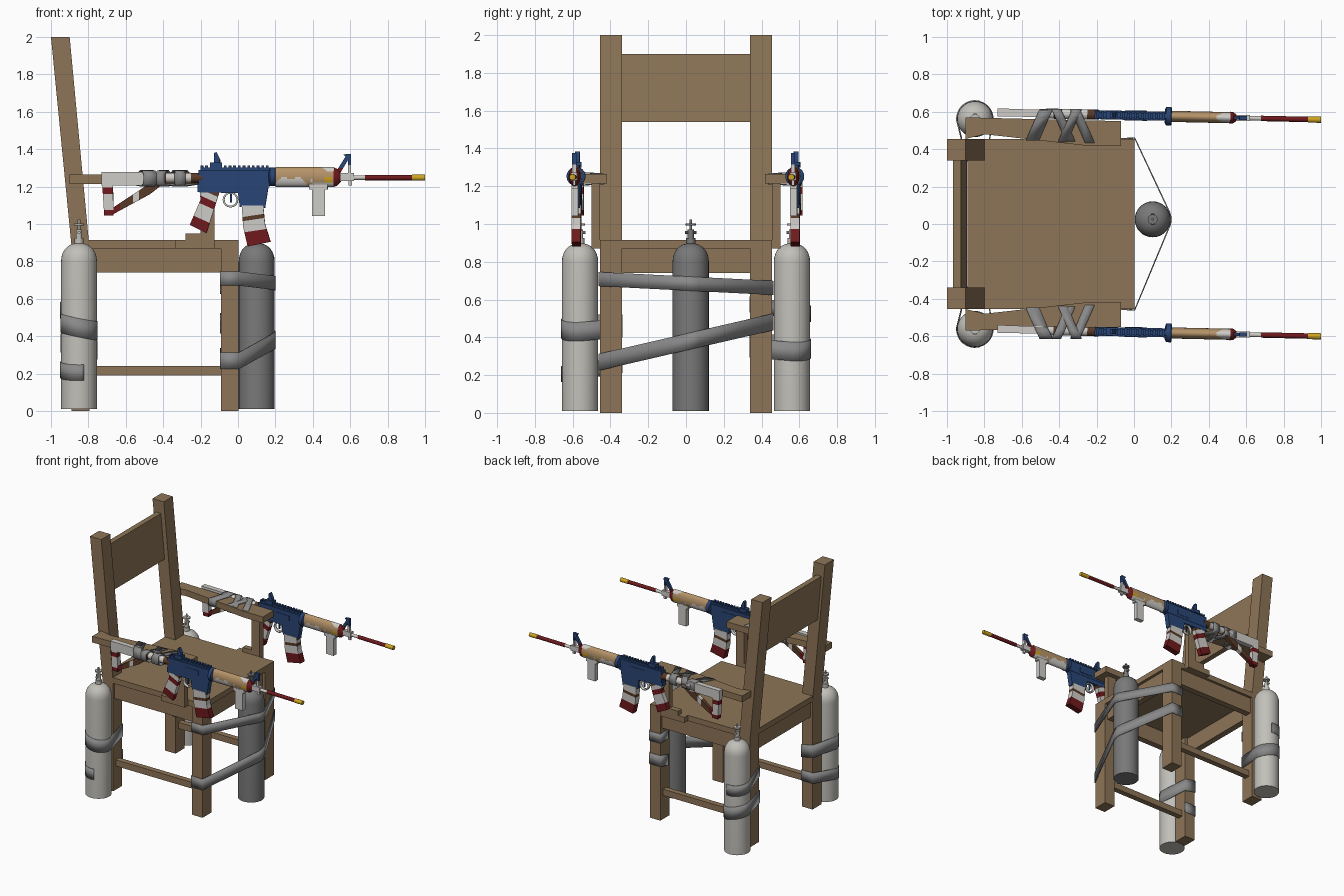
import bpy, bmesh, math
from mathutils import Vector

if "Cube" in bpy.data.objects:
    bpy.data.objects.remove(bpy.data.objects["Cube"])

COL = {"wood": (.27, .178, .095), "pale_steel": (.54, .525, .485), "dark_steel": (.19, .19, .19),
       "grey_tape": (.25, .25, .25), "blue": (.022, .06, .18), "white": (.62, .60, .57),
       "tan": (.46, .29, .14), "dark_red": (.16, .01, .012), "brown": (.10, .042, .02),
       "yellow": (.62, .37, .015)}
MAT = {}
for n, c in COL.items():
    MAT[n] = bpy.data.materials.new(n)
    MAT[n].diffuse_color = (*c, 1)
X, Y, Z = Vector((1, 0, 0)), Vector((0, 1, 0)), Vector((0, 0, 1))
SIDES = (("right", -1), ("left", 1))


def make(name, bm, mat, smooth=False, bands=None, axis=X, rule=None):
    """Finish a mesh. bands = [(upper limit along axis, colour)...] cuts and paints stripes."""
    names = [mat]
    if bands:
        axis = axis.normalized()
        for lim, _ in bands[:-1]:
            bmesh.ops.bisect_plane(bm, geom=bm.verts[:] + bm.edges[:] + bm.faces[:],
                                   plane_co=axis * lim, plane_no=axis)
        rule = lambda c: next((m for l, m in bands if c.dot(axis) < l), bands[-1][1])
    bmesh.ops.recalc_face_normals(bm, faces=bm.faces[:])
    if rule:
        for f in bm.faces:
            m = rule(f.calc_center_median())
            if m not in names:
                names.append(m)
            f.material_index = names.index(m)
    me = bpy.data.meshes.new(name)
    bm.to_mesh(me)
    bm.free()
    for m in names:
        me.materials.append(MAT[m])
    if smooth:
        me.shade_smooth()
        me.set_sharp_from_angle(angle=math.radians(35))
    ob = bpy.data.objects.new(name, me)
    bpy.context.collection.objects.link(ob)
    return ob


def prism(name, pts, a, b, mat, plane="xz", **kw):
    """Extrude a 2D profile: xz along y, or xy along z."""
    bm = bmesh.new()
    to = (lambda p, t: (p[0], t, p[1])) if plane == "xz" else (lambda p, t: (p[0], p[1], t))
    lo = [bm.verts.new(to(p, a)) for p in pts]
    hi = [bm.verts.new(to(p, b)) for p in pts]
    bm.faces.new(lo)
    bm.faces.new(hi)
    for i in range(len(pts)):
        j = (i + 1) % len(pts)
        bm.faces.new((lo[i], lo[j], hi[j], hi[i]))
    return make(name, bm, mat, **kw)


def box(name, x0, x1, y0, y1, z0, z1, mat):
    return prism(name, [(x0, z0), (x1, z0), (x1, z1), (x0, z1)], y0, y1, mat)


def lathe(name, rings, centre, axis, mat, seg=24, squash=1, **kw):
    """Rings of (distance, radius) around an axis; squash narrows the first cross direction."""
    u = Y if axis != Y else X
    v = axis.cross(u)
    bm = bmesh.new()
    loops = []
    for t, r in rings:
        loops.append([bm.verts.new(Vector(centre) + axis * t + u * r * squash * math.cos(k * math.tau / seg)
                                   + v * r * math.sin(k * math.tau / seg)) for k in range(seg)])
    for a, b in zip(loops, loops[1:]):
        for k in range(seg):
            bm.faces.new((a[k], a[(k + 1) % seg], b[(k + 1) % seg], b[k]))
    bm.faces.new(loops[0])
    bm.faces.new(loops[-1])
    return make(name, bm, mat, smooth=True, **kw)


def ribbon(name, pts, width, mat="grey_tape", closed=False, thick=.007):
    """Thin band along a path of 3D points."""
    bm = bmesh.new()
    pairs = [(bm.verts.new(Vector(p) - width / 2), bm.verts.new(Vector(p) + width / 2)) for p in pts]
    for a, b in zip(pairs, pairs[1:] + (pairs[:1] if closed else [])):
        bm.faces.new((a[0], b[0], b[1], a[1]))
    ob = make(name, bm, mat, smooth=True)
    ob.modifiers.new("thickness", "SOLIDIFY").thickness = thick


def arc(cx, cy, r, a0, a1, n=12):
    angles = [math.radians(a0 + (a1 - a0) * k / n) for k in range(n + 1)]
    return [(cx + r * math.cos(a), cy + r * math.sin(a)) for a in angles]


# chair
box("seat", -.89, .003, -.455, .455, .87, .915, "wood")
box("front_apron", -.07, -.02, -.34, .34, .74, .87, "wood")
box("back_apron", -.87, -.82, -.34, .34, .74, .87, "wood")
prism("back_panel", [(-.968, 1.9), (-.925, 1.9), (-.892, 1.54), (-.935, 1.54)], -.34, .34, "wood")
for side, s in SIDES:
    prism(side + "_back_post", [(-.89, 0), (-.795, 0), (-.795, .88), (-.9, 2), (-1, 2), (-.89, .88)],
          s * .34, s * .455, "wood")
    box(side + "_front_leg", -.09, .003, s * .34, s * .455, 0, .87, "wood")
    box(side + "_apron", -.8, -.09, s * .385, s * .435, .74, .87, "wood")
    box(side + "_stretcher", -.8, -.09, s * .375, s * .42, .19, .24, "wood")
    arm = [(-.9, .455), (-.9, .57), (-.07, .55), (-.07, .417), (-.24, .417), (-.8, .48)]
    prism(side + "_armrest", [(x, s * y) for x, y in arm], 1.215, 1.265, "wood", plane="xy")
    for part, x, z0, z1 in (("foot", -.335, .87, .915), ("step", -.28, .915, .95), ("post", -.2, .95, 1.22)):
        box(f"{side}_arm_{part}", x, -.125, s * .455, s * .5, z0, z1, "wood")


# gas tanks with valves
def tank(name, x, y, mat):
    dome = [(.8 + .097 * math.sin(a), .096 * math.cos(a) ** .8) for a in (k * .24 for k in range(6))]
    lathe(name, [(.01, .096)] + dome + [(.897, .02)], (x, y, 0), Z, mat, seg=32)
    for part, z0, z1, r in (("neck", .88, .925, .024), ("valve", .925, .97, .017),
                            ("stem", .97, 1.025, .007), ("handwheel", .991, 1.002, .027)):
        lathe(f"{name}_{part}", [(z0, r), (z1, r)], (x, y, 0), Z, mat, seg=12)
    lathe(name + "_nozzle", [(-.03, .009), (.03, .009)], (x, y, .955), Y, mat, seg=10)


TX, TY = -.85, .561
tank("front_tank", .1, .025, "dark_steel")
for side, s in SIDES:
    tank(side + "_back_tank", TX, s * TY, "pale_steel")

# tape around the front tank and legs
end = [(-.096, .36), (-.096, .46), (.006, .462)]
path = [(x, -y) for x, y in end] + arc(.1, .025, .101, -24, 26) + end[::-1]
ribbon("upper_front_strap", [(x, y, .685 - .05 * y) for x, y in path], Z * .075)
ribbon("lower_front_strap", [(x, y, .375 + .23 * y) for x, y in path], Z * .088)

# tape around the back tanks and posts
for (side, s), z, z2 in zip(SIDES, (.45, .345), (.22, .54)):
    leg = [(-.896, .335), (-.79, .335)]
    loop = arc(TX, TY, .1, 0, 180) + leg
    ribbon(side + "_tank_strap", [(x, s * y, z - .2 * (x - TX) - .05 * (y - TY)) for x, y in loop],
           Z * .1, closed=True)
    loop = arc(TX, TY, .101, 75, 185) + leg
    ribbon(side + "_second_strap", [(x, s * y, z2 + .15 * (TY - y)) for x, y in loop], Z * .085)

# tape holding the rifles to the armrests
for side, s in SIDES:
    for i in range(4):
        x, slant = (-.5, -.385, -.335, -.285)[i], (.03, -.03)[i % 2]
        inner = .453 - .06 * (x + .6)
        loop = [(inner, 1.21), (inner, 1.268), (.545, 1.275), (.57, 1.288), (.6, 1.285), (.616, 1.265),
                (.614, 1.215), (.59, 1.2)]
        ribbon(f"{side}_tape_loop_{i + 1}", [(x + slant * (y - .545) / .07, s * y, z) for y, z in loop],
               X * (.05 if i else .07), closed=True)

# rifle stock, built once on y = 0 like all rifle parts
box("rifle_stock_tube", -.73, -.46, -.02, .02, 1.205, 1.278, "white")
prism("rifle_butt", [(-.73, 1.278), (-.67, 1.278), (-.665, 1.045), (-.715, 1.045)], -.021, .021, "white",
      axis=Z, bands=[(1.075, "dark_red"), (1.16, "white"), (1.195, "dark_red"), (2, "white")])
prism("rifle_stock_strut", [(-.672, 1.05), (-.672, 1.085), (-.49, 1.205), (-.4, 1.215), (-.47, 1.16)],
      -.015, .015, "brown", bands=[(-.63, "dark_red"), (-.56, "brown"), (-.53, "white"), (0, "brown")])
lathe("rifle_buffer_tube", [(-.47, .027), (-.19, .027)], (0, 0, 1.247), X, "white", seg=16,
      bands=[(-.43 + .045 * k, ("white", "brown")[k % 2]) for k in range(6)])

# receiver, rail and rear sight
box("rifle_upper_receiver", -.21, .17, -.024, .024, 1.2, 1.29, "blue")
prism("rifle_lower_receiver", [(-.215, 1.21), (-.215, 1.17), (0, 1.165), (.01, 1.09), (.145, 1.085),
                               (.165, 1.21)], -.021, .021, "blue")
box("rifle_ejection_port", -.05, .07, -.027, .027, 1.22, 1.258, "blue")
box("rifle_rear_sight_base", -.15, -.085, -.022, .022, 1.3, 1.328, "blue")
prism("rifle_rear_sight", [(-.128, 1.32), (-.095, 1.32), (-.095, 1.345), (-.115, 1.385), (-.128, 1.38)],
      -.013, .013, "blue")
lathe("rifle_slip_ring", [(.165, .035), (.172, .05), (.198, .05), (.202, .044)], (0, 0, 1.252), X, "blue")
box("rifle_rail", -.2, .17, -.014, .014, 1.285, 1.302, "blue")
for k in range(15):
    x = -.2 + k * .025
    box(f"rifle_rail_tooth_{k + 1}", x, x + .014, -.019, .019, 1.298, 1.312, "blue")

# magazine, grip and trigger
prism("rifle_magazine", [(.02, 1.1), (.135, 1.1), (.145, 1), (.175, .905), (.052, .88), (.028, .985)],
      -.024, .024, "white", axis=Vector((-.15, 0, 1)),
      bands=[(.94, "dark_red"), (1, "white"), (1.022, "brown"), (2, "white")])
prism("rifle_pistol_grip", [(-.205, 1.18), (-.1, 1.17), (-.115, 1.12), (-.168, .95), (-.258, .995), (-.2, 1.13)],
      -.019, .019, "white", axis=Vector((.45, 0, 1)),
      bands=[(.855, "dark_red"), (.93, "white"), (.968, "dark_red"), (1, "white"), (1.03, "brown"), (2, "white")])
ribbon("rifle_trigger_guard", [(x, 0, z) for x, z in arc(-.04, 1.13, .042, 0, 338, 15)], Y * .022, "white",
       closed=True, thick=.01)
box("rifle_trigger", -.044, -.033, -.005, .005, 1.115, 1.17, "blue")


# handguard with wavy painted patches, and foregrip
def patches(c):
    if abs(c.x - .48) < .022 and abs(c.z - 1.233) < .014:
        return "yellow"
    wave = 1.234 + .02 * math.sin(c.x * 28) + .012 * math.sin(c.x * 61)
    upper = c.z > wave and c.x < .43 + .04 * math.sin(c.z * 60)
    return "tan" if upper or (c.x > .4 and 1.222 < c.z < 1.285) else "white"


lathe("rifle_handguard", [(.2 + .0105 * k, .053) for k in range(31)], (0, 0, 1.252), X, "white",
      squash=.56, seg=32, rule=patches)
lathe("rifle_handguard_cap", [(.512, .05), (.53, .046), (.552, .022)], (0, 0, 1.25), X, "dark_red", squash=.65)
box("rifle_foregrip_mount", .38, .48, -.018, .018, 1.185, 1.21, "white")
box("rifle_foregrip", .397, .465, -.018, .018, 1.043, 1.19, "white")

# barrel and front sight
for part, x0, x1, r, m in (("barrel_root", .54, .68, .012, "white"), ("barrel", .68, .93, .0145, "dark_red"),
                           ("muzzle", .93, 1, .0165, "yellow")):
    lathe("rifle_" + part, [(x0, r), (x1, r)], (0, 0, 1.248), X, m, seg=14)
box("rifle_front_sight_base", .545, .62, -.016, .016, 1.23, 1.272, "white")
box("rifle_front_lug", .59, .61, -.007, .007, 1.205, 1.235, "white")
prism("rifle_front_sight_strut", [(.525, 1.28), (.545, 1.27), (.59, 1.345), (.575, 1.36)], -.009, .009, "blue",
      axis=Z, bands=[(1.3, "dark_red"), (2, "blue")])
prism("rifle_front_sight_post", [(.588, 1.265), (.604, 1.265), (.605, 1.375), (.563, 1.372), (.588, 1.345)],
      -.011, .011, "blue", axis=Z, bands=[(1.315, "white"), (2, "blue")])

# place one rifle on each armrest, both turned slightly the same way
for ob in [o for o in bpy.data.objects if o.name.startswith("rifle_")]:
    base, twin = ob.name, ob.copy()
    bpy.context.collection.objects.link(twin)
    for o, side, y in ((ob, "left_", .58), (twin, "right_", -.578)):
        o.name = side + base
        o.rotation_euler.z = math.radians(-1.3)
        o.location.y = y

for m in bpy.data.materials:
    if m.users and not m.is_grease_pencil:
        m.use_nodes = True
        m.node_tree.nodes["Principled BSDF"].inputs["Base Color"].default_value = m.diffuse_color
